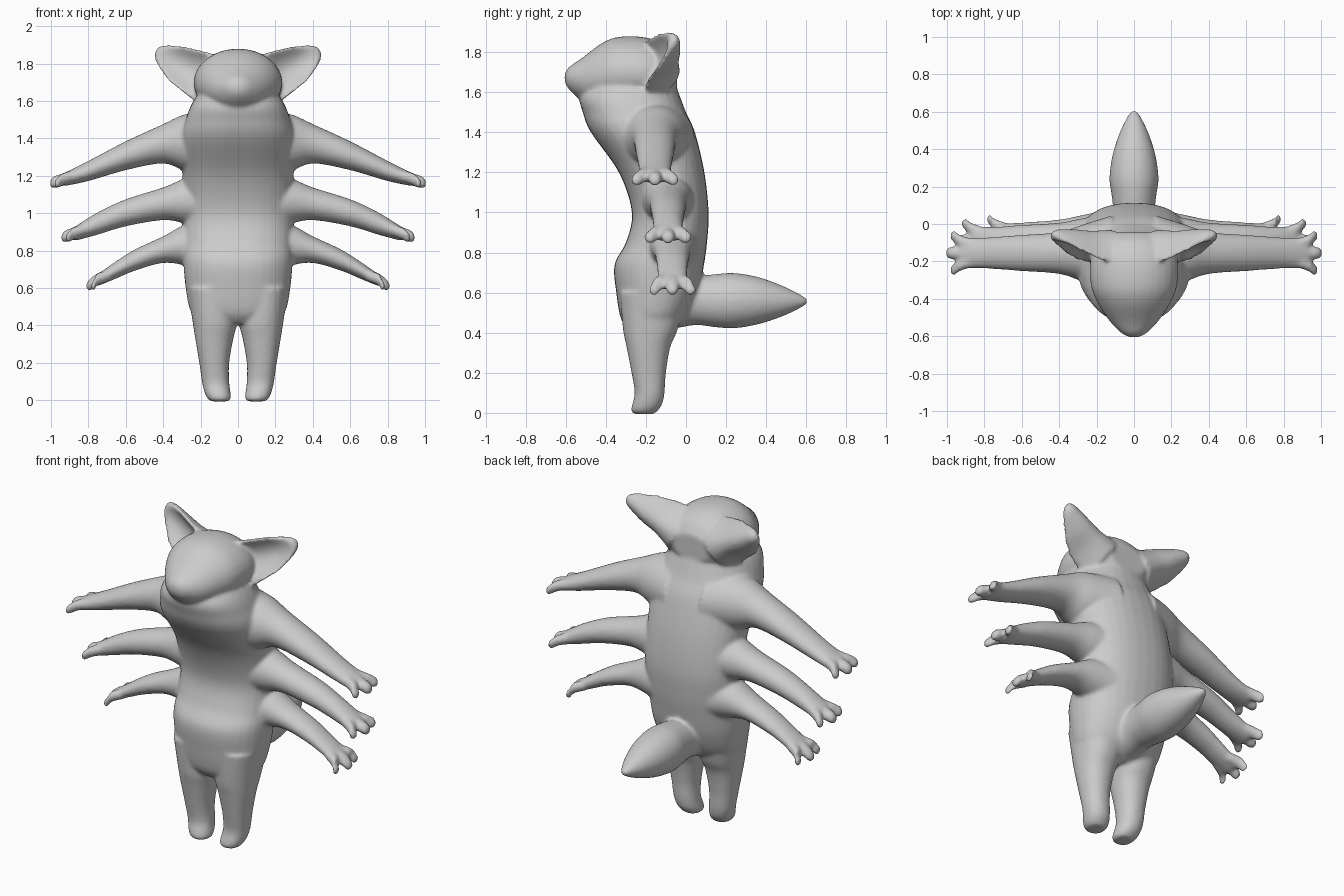
import bpy, bmesh, math
from mathutils import Vector

bm = bmesh.new()


def spline(rows, n=5):
    """Catmull-Rom resampling of rows of numbers."""
    out = []
    for i in range(len(rows) - 1):
        a, b, c, d = (rows[max(0, min(len(rows) - 1, i + k))] for k in (-1, 0, 1, 2))
        for j in range(n):
            t = j / n
            out.append([0.5 * (2*q + (r-p)*t + (2*p-5*q+4*r-s)*t*t + (3*q-p-3*r+s)*t**3)
                        for p, q, r, s in zip(a, b, c, d)])
    return out + [list(rows[-1])]


def loft(rows, u, v, side=1, power=2.0, sides=32):
    """Rows are x, y, z, half-size along u, half-size along v, bend of the rims against v."""
    u, v, rings = Vector(u), Vector(v), []
    for x, y, z, ru, rv, bend in spline(rows):
        ring = []
        for k in range(sides):
            a = 2 * math.pi * k / sides
            c, s = math.cos(a), math.sin(a)
            cu = math.copysign(abs(c) ** (2 / power), c)
            sv = math.copysign(abs(s) ** (2 / power), s)
            p = Vector((x, y, z)) + u * ru * cu + v * (rv * sv - bend * c * c)
            ring.append(bm.verts.new((p.x * side, p.y, p.z)))
        rings.append(ring)
    faces = [bm.faces.new(rings[0]), bm.faces.new(rings[-1])]
    for lo, hi in zip(rings, rings[1:]):
        for k in range(sides):
            m = (k + 1) % sides
            faces.append(bm.faces.new((lo[k], lo[m], hi[m], hi[k])))
    bmesh.ops.recalc_face_normals(bm, faces=faces)


X, Y, Z = (1, 0, 0), (0, 1, 0), (0, 0, 1)

# torso: z, front y, back y, half width
torso = [(1.66, -.47, -.06, .20), (1.58, -.53, -.03, .25), (1.5, -.515, 0, .28),
         (1.4, -.475, .045, .305), (1.2, -.335, .092, .297), (1.0, -.27, .113, .293),
         (.85, -.30, .105, .293), (.74, -.357, .09, .292), (.6, -.348, .06, .28),
         (.47, -.325, .0, .25), (.41, -.28, -.08, .17)]
loft([(0, (f + b) / 2, z, w, (b - f) / 2, 0) for z, f, b, w in torso], X, Y, power=2.25)

# head: y, bottom z, top z, half width
head = [(-.606, 1.655, 1.69, .02), (-.585, 1.615, 1.725, .065), (-.52, 1.56, 1.77, .13),
        (-.42, 1.53, 1.845, .195), (-.33, 1.52, 1.877, .23), (-.2, 1.52, 1.873, .235),
        (-.1, 1.54, 1.83, .2), (-.045, 1.6, 1.76, .12)]
loft([(0, y, (b + t) / 2, w, (t - b) / 2, 0) for y, b, t, w in head], X, Z)

# tail: y, centre z, half width, half height
tail = [(-.06, .56, .13, .14), (.05, .56, .112, .122), (.14, .56, .118, .132),
        (.24, .56, .131, .138), (.36, .56, .117, .118), (.48, .558, .08, .077),
        (.57, .557, .038, .034), (.608, .556, .012, .01)]
loft([(0, y, z, w, h, 0) for y, z, w, h in tail], X, Z)

# legs: z, inner x, outer x, front y, back y
leg = [(.6, .01, .27, -.33, .0), (.42, .005, .243, -.315, -.04), (.33, .025, .229, -.297, -.078),
       (.2, .047, .207, -.272, -.1), (.1, .047, .193, -.256, -.107),
       (.045, .04, .18, -.268, -.118), (.012, .038, .165, -.274, -.14), (-.006, .05, .145, -.262, -.16)]
# ears: cupped leaf, rims bent forward
ear = [(.12, -.12, 1.70, .15, .09, .06), (.22, -.085, 1.75, .128, .05, .11),
       (.31, -.065, 1.795, .107, .036, .09), (.37, -.06, 1.83, .08, .032, .055),
       (.415, -.06, 1.857, .05, .03, .02), (.438, -.06, 1.872, .02, .015, 0)]
# arms: centre y, sections (x, top z, bottom z, half depth), toe tip x and z
arms = [
    (-.155, [(.12, 1.55, 1.2, .2), (.28, 1.53, 1.225, .15), (.4, 1.477, 1.266, .112),
             (.6, 1.385, 1.23, .097), (.8, 1.28, 1.172, .083), (.93, 1.215, 1.145, .085)], 1.005, 1.157),
    (-.09, [(.12, 1.2, .92, .15), (.28, 1.185, .945, .12), (.4, 1.138, .963, .097),
            (.6, 1.075, .93, .085), (.75, 1.005, .885, .075), (.87, .93, .853, .08)], .945, .868),
    (-.068, [(.12, .97, .68, .15), (.28, .94, .72, .115), (.4, .877, .734, .092),
             (.55, .807, .693, .08), (.66, .738, .647, .075), (.745, .677, .612, .08)], .81, .61)]

for side in (-1, 1):
    loft([((i + o) / 2, (f + b) / 2, z, (o - i) / 2, (b - f) / 2, 0) for z, i, o, f, b in leg],
         X, Y, side, 2.2)
    loft(ear, (-.53, 0, .85), Y, side)
    for cy, rows, tx, tz in arms:
        loft([(x, cy, (t + b) / 2, d, (t - b) / 2, 0) for x, t, b, d in rows], Y, Z, side)
        # three toes per hand
        x0, z0 = rows[-1][0], (rows[-1][1] + rows[-1][2]) / 2
        for k in (-1, 0, 1):
            end = tx - .025 * abs(k)
            toe = [(x0 - .06, z0 + .025, .045, .03), (x0 + .01, z0, .068, .034),
                   (end - .02, tz + .008, .088, .033), (end, tz, .092, .018)]
            loft([(x, cy + k * s, z, r, r, 0) for x, z, s, r in toe], Y, Z, side, sides=16)

mesh = bpy.data.meshes.new("creature_body")
bm.to_mesh(mesh)
bm.free()
body = bpy.data.objects.new("creature_body", mesh)
bpy.context.collection.objects.link(body)

# fuse the parts into one skin and soften the joins
fuse = body.modifiers.new("fuse", 'REMESH')
fuse.mode = 'VOXEL'
fuse.voxel_size = 0.01
fuse.use_smooth_shade = True
soft = body.modifiers.new("soften", 'SMOOTH')
soft.factor = 0.5
soft.iterations = 10
